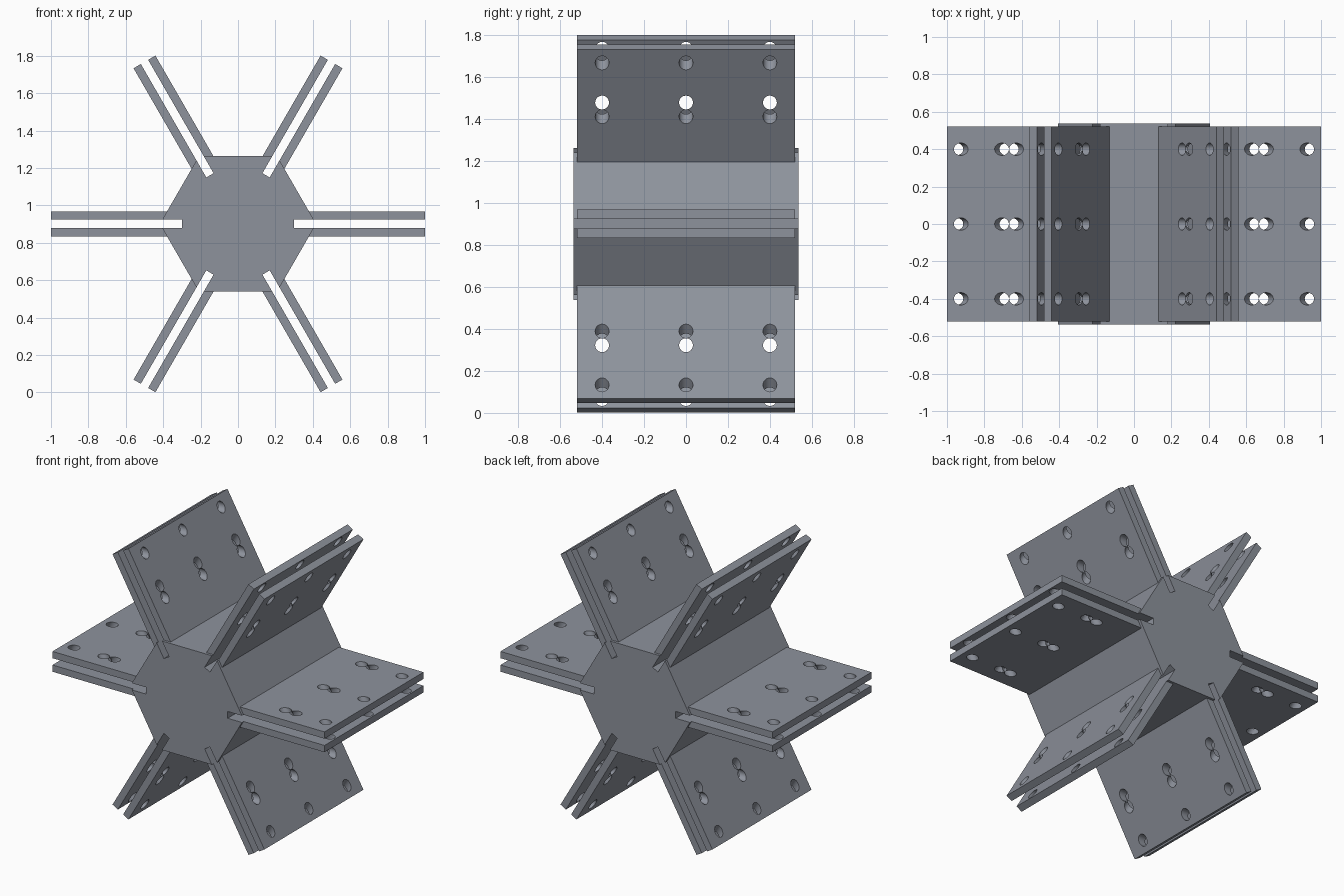
import bpy, bmesh, math
from mathutils import Matrix, Vector

if "Cube" in bpy.data.objects:
    bpy.data.objects.remove(bpy.data.objects["Cube"])

CENTRE_Z = 0.901
R = 0.418             # hexagon corner radius
GAP, OUT = 0.0225, 0.0675   # inner and outer faces of a plate, measured from the arm axis
CORE_Y, PLATE_Y = 0.537, 0.52

steel = bpy.data.materials.new("steel_grey")
steel.diffuse_color = (0.27, 0.29, 0.335, 1)
steel.use_nodes = True
steel.node_tree.nodes["Principled BSDF"].inputs["Base Color"].default_value = steel.diffuse_color


def prism(name, outline, half):
    """Extrude an x-z outline along y."""
    bm = bmesh.new()
    face = bm.faces.new([bm.verts.new((x, -half, z)) for x, z in outline])
    ext = bmesh.ops.extrude_face_region(bm, geom=[face])
    verts = [v for v in ext["geom"] if isinstance(v, bmesh.types.BMVert)]
    bmesh.ops.translate(bm, verts=verts, vec=(0, 2 * half, 0))
    bmesh.ops.recalc_face_normals(bm, faces=bm.faces)
    return add(name, bm)


def add(name, bm):
    mesh = bpy.data.meshes.new(name)
    bm.to_mesh(mesh)
    bm.free()
    mesh.materials.append(steel)
    ob = bpy.data.objects.new(name, mesh)
    bpy.context.collection.objects.link(ob)
    return ob


def hole_cutter(name, rows, tilt):
    """Three pins per row, leaning along the arm by the tilt angle."""
    bm = bmesh.new()
    for s in rows:
        for y in (-0.4, 0, 0.4):
            m = Matrix.Translation((s, y, OUT)) @ Matrix.Rotation(tilt, 4, 'Y')
            bmesh.ops.create_cone(bm, cap_ends=True, segments=32, radius1=0.033,
                                  radius2=0.033, depth=0.24, matrix=m)
    ob = add(name, bm)
    ob.hide_render = True
    return ob


# Hexagonal core with a slot at every corner
edge = R - GAP / math.sqrt(3)
outline = []
for k in range(6):
    a = math.radians(60 * k)
    for x, z in ((edge, -GAP), (0.3, -GAP), (0.3, GAP), (edge, GAP)):
        outline.append((x * math.cos(a) - z * math.sin(a), x * math.sin(a) + z * math.cos(a)))
core = prism("core", outline, CORE_Y)
core.location.z = CENTRE_Z

# One plate, with its root cut to meet the core face
root = R - OUT / math.sqrt(3)
plate = prism("plate", [(edge, GAP), (1, GAP), (1, OUT), (root, OUT)], PLATE_Y)
tilt = math.radians(30)
cutters = [hole_cutter("outward_hole_cutter", (0.629, 0.925), -tilt),
           hole_cutter("inward_hole_cutter", (0.707,), tilt)]
for c in cutters:
    mod = plate.modifiers.new("holes", 'BOOLEAN')
    mod.operation, mod.solver, mod.object = 'DIFFERENCE', 'EXACT', c
bpy.context.view_layer.update()
upper = bpy.data.meshes.new_from_object(plate.evaluated_get(bpy.context.evaluated_depsgraph_get()))
for ob in [plate] + cutters:
    bpy.data.objects.remove(ob)
for p in upper.polygons:
    p.use_smooth = True
upper.set_sharp_from_angle(angle=math.radians(25))

# Mirrored plate for the other side of each slot
lower = upper.copy()
bm = bmesh.new()
bm.from_mesh(lower)
bmesh.ops.scale(bm, vec=Vector((1, 1, -1)), verts=bm.verts)
bmesh.ops.reverse_faces(bm, faces=bm.faces)
bm.to_mesh(lower)
bm.free()

# Six arms, two plates each
for k in range(6):
    for label, mesh in (("upper", upper), ("lower", lower)):
        ob = bpy.data.objects.new(f"arm_{k + 1}_{label}_plate", mesh)
        ob.rotation_euler.y = math.radians(60 * k)
        ob.location.z = CENTRE_Z
        bpy.context.collection.objects.link(ob)
